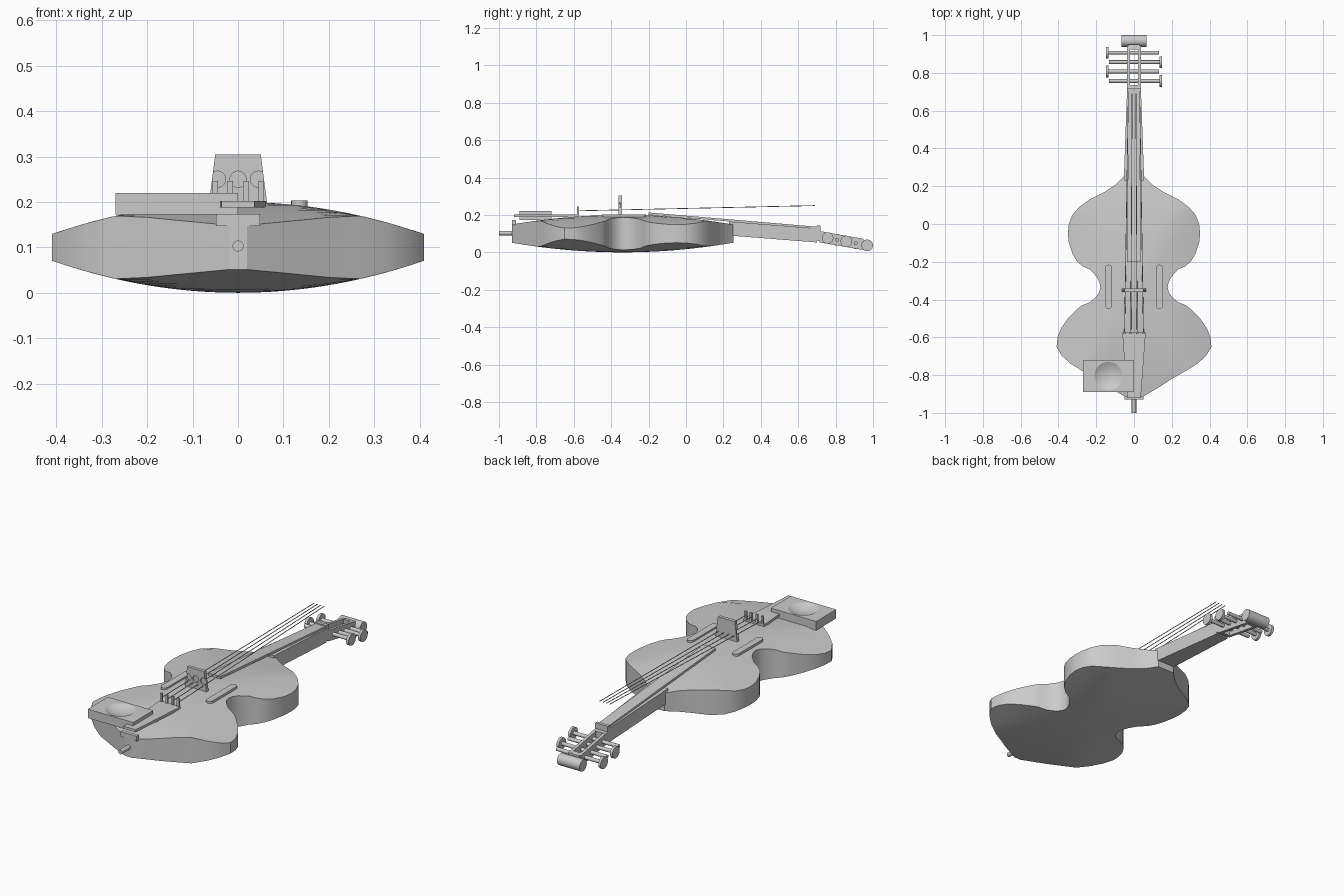
import bpy, bmesh, math
from mathutils import Vector

cube = bpy.data.objects.get("Cube")
if cube:
    bpy.data.objects.remove(cube, do_unlink=True)

grey = bpy.data.materials.new("plain_grey")
grey.use_nodes = True
grey.diffuse_color = (0.6, 0.6, 0.6, 1)
grey.node_tree.nodes["Principled BSDF"].inputs["Base Color"].default_value = grey.diffuse_color


def finish(name, bm, smooth=False):
    """Turn a bmesh into a named, coloured object."""
    bmesh.ops.recalc_face_normals(bm, faces=bm.faces)
    mesh = bpy.data.meshes.new(name)
    bm.to_mesh(mesh)
    bm.free()
    obj = bpy.data.objects.new(name, mesh)
    bpy.context.collection.objects.link(obj)
    mesh.materials.append(grey)
    if smooth:
        bpy.ops.object.select_all(action='DESELECT')
        obj.select_set(True)
        bpy.context.view_layer.objects.active = obj
        bpy.ops.object.shade_smooth_by_angle(angle=math.radians(30))
    return obj


def loft(name, rings, smooth=False):
    """Skin a row of equal-length closed rings and cap both ends."""
    bm = bmesh.new()
    rows = [[bm.verts.new(p) for p in ring] for ring in rings]
    count = len(rows[0])
    for a, b in zip(rows, rows[1:]):
        for i in range(count):
            j = (i + 1) % count
            bm.faces.new((a[i], a[j], b[j], b[i]))
    bm.faces.new(rows[0])
    bm.faces.new(rows[-1])
    return finish(name, bm, smooth)


def bar(name, *sections, x=0):
    """Beam along y; each section is (y, half_width, z_low, z_high)."""
    return loft(name, [[(x - w, y, lo), (x + w, y, lo), (x + w, y, hi), (x - w, y, hi)]
                       for y, w, lo, hi in sections])


def rod(name, start, end, radius, sides=24):
    """Cylinder between two points."""
    start, end = Vector(start), Vector(end)
    turn = (end - start).to_track_quat('Z', 'Y')
    circle = [turn @ Vector((radius * math.cos(a), radius * math.sin(a), 0))
              for a in (math.tau * i / sides for i in range(sides))]
    return loft(name, [[p + c for c in circle] for p in (start, end)], True)


def cut(obj, cutter):
    """Subtract a hidden cutter from an object."""
    mod = obj.modifiers.new("cut", 'BOOLEAN')
    mod.object = cutter
    mod.solver = 'EXACT'
    cutter.hide_render = True
    cutter.hide_viewport = True
    cutter.display_type = 'WIRE'


# Hollow-waisted body: (y, half width) down the outline
outline = [(-.93, .02), (-.86, .14), (-.82, .2), (-.78, .27), (-.74, .335), (-.7, .38),
           (-.65, .41), (-.6, .405), (-.55, .385), (-.5, .35), (-.45, .3), (-.43, .275),
           (-.415, .235), (-.385, .2), (-.36, .184), (-.335, .178), (-.31, .183),
           (-.28, .197), (-.24, .235), (-.225, .27), (-.2, .3), (-.16, .325), (-.1, .345),
           (-.05, .35), (0, .345), (.05, .325), (.09, .29), (.13, .235), (.17, .155),
           (.21, .095), (.255, .05)]


def arch(x, y):
    """Half thickness of the arched body."""
    return min(.1 - .42 * x * x, .1 - .052 * ((y + .34) / .595) ** 2)


steps = [i / 6 for i in range(-6, 7)]
body_rings = []
for y, w in outline:
    top = [(w * t, y, .1 + arch(w * t, y)) for t in steps]
    under = [(x, y, .2 - z) for x, y, z in reversed(top)]
    body_rings.append(top + under)
loft("body", body_rings, True)

# Raised sound slots
for side, name in ((-1, "right_sound_slot"), (1, "left_sound_slot")):
    pill = []
    for end, y in ((1, -.233), (-1, -.432)):
        for i in range(9):
            a = math.pi * i / 8
            pill.append((side * .135 + end * .018 * math.cos(a), y + end * .018 * math.sin(a)))
    loft(name, [[(x, y, z) for x, y in pill] for z in (.18, .203)])

# Neck, fingerboard and nut
bar("neck", (.23, .054, .09, .165), (.7, .037, .053, .128))
bar("fingerboard", (-.2, .036, .2, .213), (.7, .03, .127, .137))
bar("nut", (.7, .037, .06, .143), (.718, .037, .06, .143))

# Open peg box with its two cheeks and end blocks
for side in (-1, 1):
    bar("peg_box_cheek", (.715, .008, .053, .113), (.945, .008, .013, .073), x=side * .029)
bar("peg_box_heel", (.715, .03, .053, .113), (.735, .03, .05, .11))
bar("peg_box_tip", (.925, .03, .018, .076), (.95, .03, .013, .072))
rod("scroll", (-.067, .969, .037), (.067, .969, .037), .031, 32)

# Tuning pegs, heads on alternating sides
for i in range(4):
    side = 1 if i % 2 == 0 else -1
    y = .757 + i * .05
    z = .083 - (y - .72) * .18
    rod("peg_shaft", (-side * .132, y, z), (side * .14, y, z), .01, 16)
    rod("peg_head", (side * .135, y, z), (side * .149, y, z), .031)

# Bridge with scallops on its front face
bridge_profile = [(-.064, .198), (.064, .198), (.05, .305), (-.05, .305)]
bridge = loft("bridge", [[(x, y, z) for x, z in bridge_profile] for y in (-.36, -.342)])
for x in (-.045, 0, .045):
    cut(bridge, rod("bridge_cutter", (x, -.38, .25), (x, -.351, .25), .018))

# Tailpiece, fine tuners and strings
bar("tailpiece", (-.92, .036, .188, .202), (-.575, .062, .188, .202))
for i in range(4):
    spread = (i - 1.5) / 1.5
    bar("fine_tuner", (-.583, .006, .2, .246), (-.573, .006, .2, .246), x=spread * .05)
    rod("string", (spread * .05, -.58, .222), (spread * .03, .69, .25), .002, 8)

# Saddle and end pin
bar("saddle", (-.93, .049, .147, .174), (-.91, .049, .147, .174))
rod("end_pin", (0, -1, .103), (0, -.92, .103), .012)

# Chin rest with a shallow round dish
chin_rest = bar("chin_rest", (-.89, .135, .172, .22), (-.72, .135, .172, .22), x=-.135)
ball = bmesh.new()
bmesh.ops.create_uvsphere(ball, u_segments=48, v_segments=32, radius=.15)
bmesh.ops.translate(ball, verts=ball.verts, vec=(-.135, -.805, .35))
cut(chin_rest, finish("dish_cutter", ball, True))
